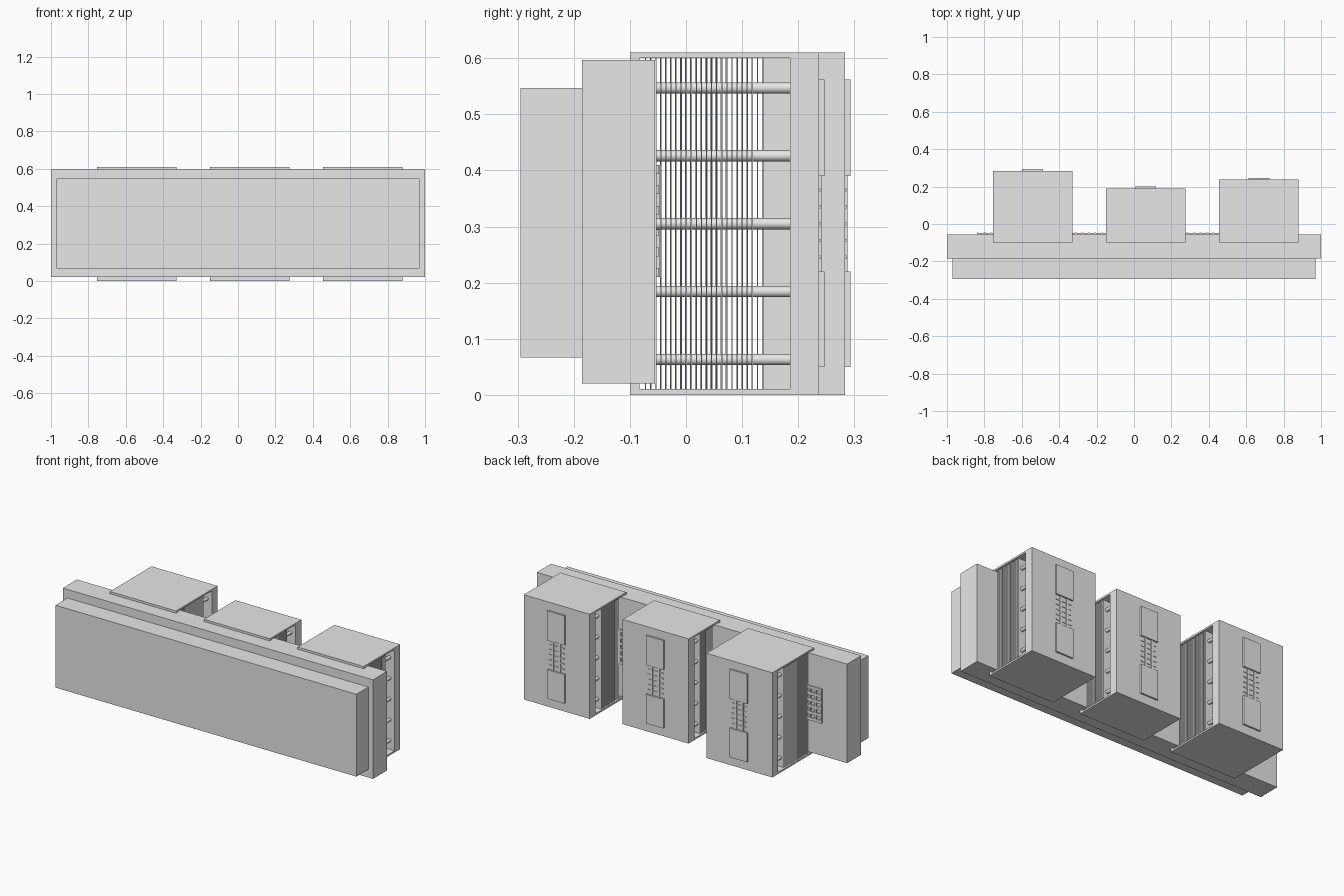
import bpy, bmesh, math
from mathutils import Matrix

cube = bpy.data.objects.get("Cube")
if cube:
    bpy.data.objects.remove(cube, do_unlink=True)

grey = bpy.data.materials.new("light grey")
grey.use_nodes = True
grey.diffuse_color = (0.8, 0.8, 0.8, 1)
grey.node_tree.nodes["Principled BSDF"].inputs["Base Color"].default_value = (0.8, 0.8, 0.8, 1)


def add_box(bm, x0, x1, y0, y1, z0, z1):
    m = Matrix.Translation(((x0 + x1) / 2, (y0 + y1) / 2, (z0 + z1) / 2))
    m = m @ Matrix.Diagonal((x1 - x0, y1 - y0, z1 - z0, 1))
    bmesh.ops.create_cube(bm, size=1, matrix=m)


def add_rod(bm, x, y0, y1, z, r):
    m = Matrix.Translation((x, (y0 + y1) / 2, z)) @ Matrix.Rotation(math.pi / 2, 4, 'X')
    bmesh.ops.create_cone(bm, cap_ends=True, segments=20, radius1=r, radius2=r,
                          depth=y1 - y0, matrix=m)


def finish(bm, name, smooth=False):
    me = bpy.data.meshes.new(name)
    if smooth:
        for f in bm.faces:
            f.smooth = len(f.verts) == 4
        for e in bm.edges:
            e.smooth = all(len(f.verts) == 4 for f in e.link_faces)
    bm.to_mesh(me)
    bm.free()
    me.materials.append(grey)
    ob = bpy.data.objects.new(name, me)
    bpy.context.scene.collection.objects.link(ob)
    return ob


def boxes(name, *dims):
    bm = bmesh.new()
    for d in dims:
        add_box(bm, *d)
    return finish(bm, name)


# Long front block and the larger block behind it
boxes("front_panel", (-0.97, 0.97, -0.295, -0.185, 0.067, 0.547))
boxes("main_body", (-1, 1, -0.185, -0.055, 0.02, 0.597))

# Thin grille strip along the back of the body
bars = [(-0.84, 0.84, -0.056, -0.048, z, z + 0.016)
        for z in (0.21, 0.247, 0.284, 0.321, 0.358, 0.394)]
bars += [(-0.84 + i * 0.035, -0.832 + i * 0.035, -0.056, -0.046, 0.21, 0.41)
         for i in range(48)]
boxes("rear_grille", *bars)

ROD_Z = (0.063, 0.184, 0.305, 0.426, 0.547)


def cabinet(side, xc, back):
    x0, x1 = xc - 0.2125, xc + 0.2125
    wall = back - 0.052
    # Open-sided casing: top, bottom, front wall and thick back wall
    boxes(side + "_casing",
          (x0, x1, -0.1, back, 0.6, 0.61),
          (x0, x1, -0.1, back, 0, 0.01),
          (x0, x1, -0.1, -0.083, 0.01, 0.6),
          (x0, x1, wall, back, 0.01, 0.6))
    # Stack of thin cooling fins
    fin_end = wall - 0.066
    n = round((fin_end + 0.073) / 0.009)
    step = (fin_end - 0.002 + 0.073) / n
    boxes(side + "_fins",
          *[(x0 + 0.008, x1 - 0.008, -0.073 + i * step, -0.071 + i * step, 0.01, 0.6)
            for i in range(n + 1)])
    # Pipes running through the fins into the back wall
    bm = bmesh.new()
    for dx in (-0.18, -0.06, 0.06, 0.18):
        for z in ROD_Z:
            add_rod(bm, xc + dx, -0.073, wall + 0.005, z, 0.01)
    finish(bm, side + "_pipes", smooth=True)
    # Raised rear plates
    boxes(side + "_rear_plates",
          *[(xc - 0.056, xc + 0.056, back - 0.001, back + 0.01, a, b)
            for a, b in ((0.05, 0.22), (0.39, 0.562))])
    # Fine strips and cross bars between the plates
    trim = [(xc + s * 0.022 - 0.006, xc + s * 0.022 + 0.006,
             back - 0.001, back + 0.005, 0.22, 0.39) for s in (-1, 1)]
    trim += [(xc - 0.05, xc + 0.05, back - 0.001, back + 0.003, z - 0.003, z + 0.003)
             for z in (0.245, 0.275, 0.305, 0.335, 0.365)]
    boxes(side + "_rear_trim", *trim)


cabinet("right_cabinet", -0.5425, 0.283)
cabinet("middle_cabinet", 0.0625, 0.19)
cabinet("left_cabinet", 0.6675, 0.237)
